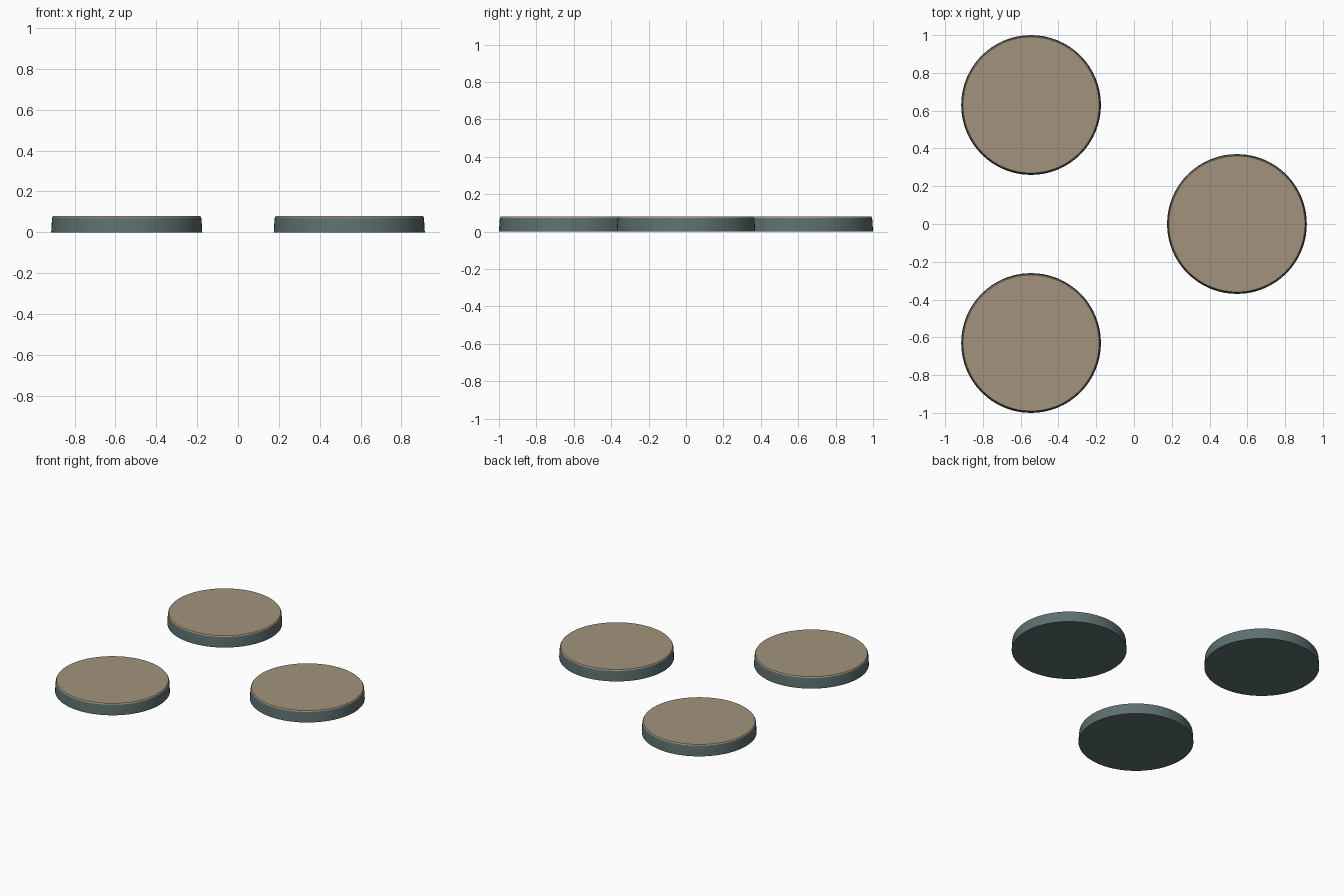
import bpy, bmesh
from math import cos, sin, tau, radians

if "Cube" in bpy.data.objects:
    bpy.data.objects.remove(bpy.data.objects["Cube"])

SIDES = 64


def material(name, rgb):
    m = bpy.data.materials.new(name)
    m.diffuse_color = (*rgb, 1)
    m.use_nodes = True
    m.node_tree.nodes["Principled BSDF"].inputs["Base Color"].default_value = m.diffuse_color
    return m


rim_mat = material("rim_slate", (0.11, 0.16, 0.16))
top_mat = material("top_tan", (0.36, 0.29, 0.20))

# radius, height from the floor to the top edge
PROFILE = [(0.370, 0.0), (0.3665, 0.06), (0.3645, 0.073), (0.360, 0.08)]


def round_base(name, x, y):
    bm = bmesh.new()
    rings = [[bm.verts.new((r * cos(tau * i / SIDES), r * sin(tau * i / SIDES), z))
              for i in range(SIDES)] for r, z in PROFILE]
    # side wall, with the small top bevel in the top colour
    for k, (low, high) in enumerate(zip(rings, rings[1:])):
        for i in range(SIDES):
            j = (i + 1) % SIDES
            f = bm.faces.new((low[i], low[j], high[j], high[i]))
            f.material_index = 1 if k == len(rings) - 2 else 0
    # closed underside and flat top
    bm.faces.new(rings[0][::-1])
    bm.faces.new(rings[-1]).material_index = 1
    mesh = bpy.data.meshes.new(name)
    bm.to_mesh(mesh)
    bm.free()
    mesh.materials.append(rim_mat)
    mesh.materials.append(top_mat)
    ob = bpy.data.objects.new(name, mesh)
    ob.location = (x, y, 0)
    bpy.context.collection.objects.link(ob)
    bpy.ops.object.select_all(action='DESELECT')
    ob.select_set(True)
    bpy.context.view_layer.objects.active = ob
    bpy.ops.object.shade_smooth_by_angle(angle=radians(20))


# three loose discs in a triangle
round_base("disc_back_left", -0.545, 0.63)
round_base("disc_front_left", -0.545, -0.63)
round_base("disc_right", 0.545, 0.0)
